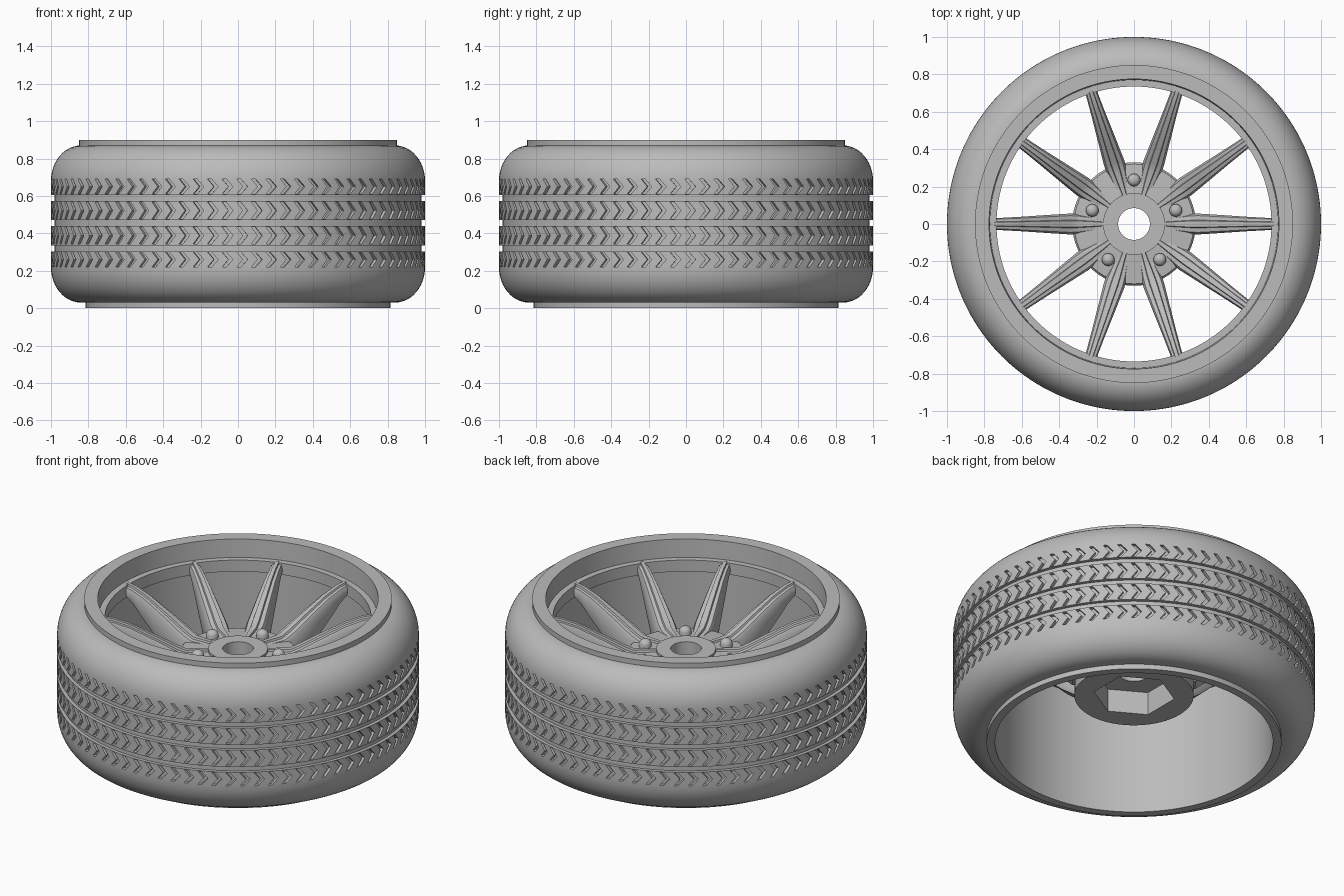
import bpy, bmesh, math
from math import cos, sin, pi, tau

cube = bpy.data.objects.get("Cube")
if cube:
    bpy.data.objects.remove(cube, do_unlink=True)

# One plain grey for the whole wheel
grey = bpy.data.materials.new("plain_grey")
grey.use_nodes = True
grey.diffuse_color = (0.5, 0.5, 0.5, 1)
shader = next(n for n in grey.node_tree.nodes if n.type == "BSDF_PRINCIPLED")
shader.inputs["Base Color"].default_value = (0.5, 0.5, 0.5, 1)


def polar(r, a, z):
    return (r * cos(a), r * sin(a), z)


def finish(name, bm):
    bmesh.ops.recalc_face_normals(bm, faces=bm.faces)
    mesh = bpy.data.meshes.new(name)
    bm.to_mesh(mesh)
    bm.free()
    mesh.materials.append(grey)
    obj = bpy.data.objects.new(name, mesh)
    bpy.context.collection.objects.link(obj)
    return obj


def select(obj):
    bpy.ops.object.select_all(action="DESELECT")
    obj.select_set(True)
    bpy.context.view_layer.objects.active = obj


def smooth(obj, angle=30):
    select(obj)
    bpy.ops.object.shade_smooth_by_angle(angle=math.radians(angle))


def bridge(bm, loops, closed):
    """Skin a row of equal cross-sections, capping the ends if open."""
    rings = [[bm.verts.new(p) for p in loop] for loop in loops]
    n = len(rings[0])
    for i in range(len(rings) if closed else len(rings) - 1):
        a, b = rings[i], rings[(i + 1) % len(rings)]
        for j in range(n):
            k = (j + 1) % n
            bm.faces.new((a[j], a[k], b[k], b[j]))
    if not closed:
        bm.faces.new(rings[0])
        bm.faces.new(rings[-1])


def lathe(name, profile, segments=160):
    bm = bmesh.new()
    bridge(bm, [[polar(r, tau * i / segments, z) for r, z in profile]
                for i in range(segments)], True)
    return finish(name, bm)


def carve(obj, cutter):
    mod = obj.modifiers.new("carve", "BOOLEAN")
    mod.operation = "DIFFERENCE"
    mod.solver = "EXACT"
    mod.object = cutter
    select(obj)
    bpy.ops.object.modifier_apply(modifier=mod.name)
    bpy.data.objects.remove(cutter, do_unlink=True)


# Tyre: rounded shoulders and three grooves around the tread
STEPS = 12
arc = [(sin(pi / 2 * i / STEPS), cos(pi / 2 * i / STEPS)) for i in range(STEPS + 1)]
profile = [(0.785, 0.03)]
profile += [(0.84 + 0.16 * s, 0.22 - 0.19 * c) for s, c in arc]
for z in (0.32, 0.455, 0.59):
    profile += [(1, z - 0.016), (0.98, z - 0.016), (0.98, z + 0.016), (1, z + 0.016)]
profile += [(0.84 + 0.16 * s, 0.68 + 0.19 * c) for s, c in reversed(arc)]
profile += [(0.785, 0.87)]
tyre = lathe("tyre", profile)

# Chevron cuts in four rows
PITCHES = 80
bm = bmesh.new()
for z, h in ((0.26, 0.04), (0.388, 0.045), (0.522, 0.045), (0.65, 0.04)):
    outline = [(-0.03, h), (0.004, 0), (-0.03, -h), (-0.008, -h), (0.028, 0), (-0.008, h)]
    for i in range(PITCHES):
        a = tau * (i + 0.3) / PITCHES
        bridge(bm, [[polar(r, a + t, z + dz) for t, dz in outline]
                    for r in (0.98, 1.03)], False)
carve(tyre, finish("chevron_cutter", bm))
smooth(tyre)

# Rim: open barrel with lips and an inner shelf that holds the spokes
rim = lathe("rim", [
    (0.8, 0.03), (0.815, 0.03), (0.815, 0), (0.768, 0), (0.768, 0.72),
    (0.735, 0.72), (0.735, 0.79), (0.77, 0.79), (0.775, 0.9),
    (0.85, 0.9), (0.85, 0.868), (0.8, 0.868)])
smooth(rim)

# Hub with a centre bore and a hexagonal socket underneath
hub = lathe("hub", [
    (0.085, 0.3), (0.33, 0.3), (0.33, 0.555), (0.32, 0.568),
    (0.165, 0.58), (0.165, 0.595), (0.085, 0.595)], 60)
bm = bmesh.new()
bridge(bm, [[polar(0.225, pi / 6 + tau * i / 6, z) for i in range(6)]
            for z in (0.2, 0.44)], False)
carve(hub, finish("socket_cutter", bm))
smooth(hub)

# Spokes: radius, half width, top and bottom heights along each one
stations = [(0.16, 0.03, 0.59, 0.5), (0.29, 0.052, 0.592, 0.38),
            (0.34, 0.056, 0.615, 0.38), (0.45, 0.049, 0.675, 0.46),
            (0.6, 0.039, 0.752, 0.6), (0.69, 0.034, 0.785, 0.69),
            (0.745, 0.031, 0.795, 0.725)]


def spoke_section(r, w, top, bottom):
    half = [(0.8 * w, bottom), (w, bottom + 0.02), (w, top - 0.035), (0.8 * w, top - 0.015),
            (0.38 * w, top - 0.012), (0.3 * w, top)]
    return [(r, y, z) for y, z in half] + [(r, -y, z) for y, z in reversed(half)]


bm = bmesh.new()
bridge(bm, [spoke_section(*s) for s in stations], False)
first = finish("spoke_1", bm)
smooth(first, 35)
for i in range(1, 10):
    spoke = first.copy()
    spoke.name = f"spoke_{i + 1}"
    spoke.rotation_euler.z = tau * i / 10
    bpy.context.collection.objects.link(spoke)

# Five domed wheel bolts
for i in range(5):
    bm = bmesh.new()
    x, y, _ = polar(0.235, pi / 2 + tau * i / 5, 0)
    dome = [(0.034, 0.55), (0.034, 0.595), (0.029, 0.608), (0.018, 0.617), (0.006, 0.62)]
    bridge(bm, [[(x + r * cos(tau * k / 24), y + r * sin(tau * k / 24), z)
                 for k in range(24)] for r, z in dome], False)
    smooth(finish(f"bolt_{i + 1}", bm), 40)
